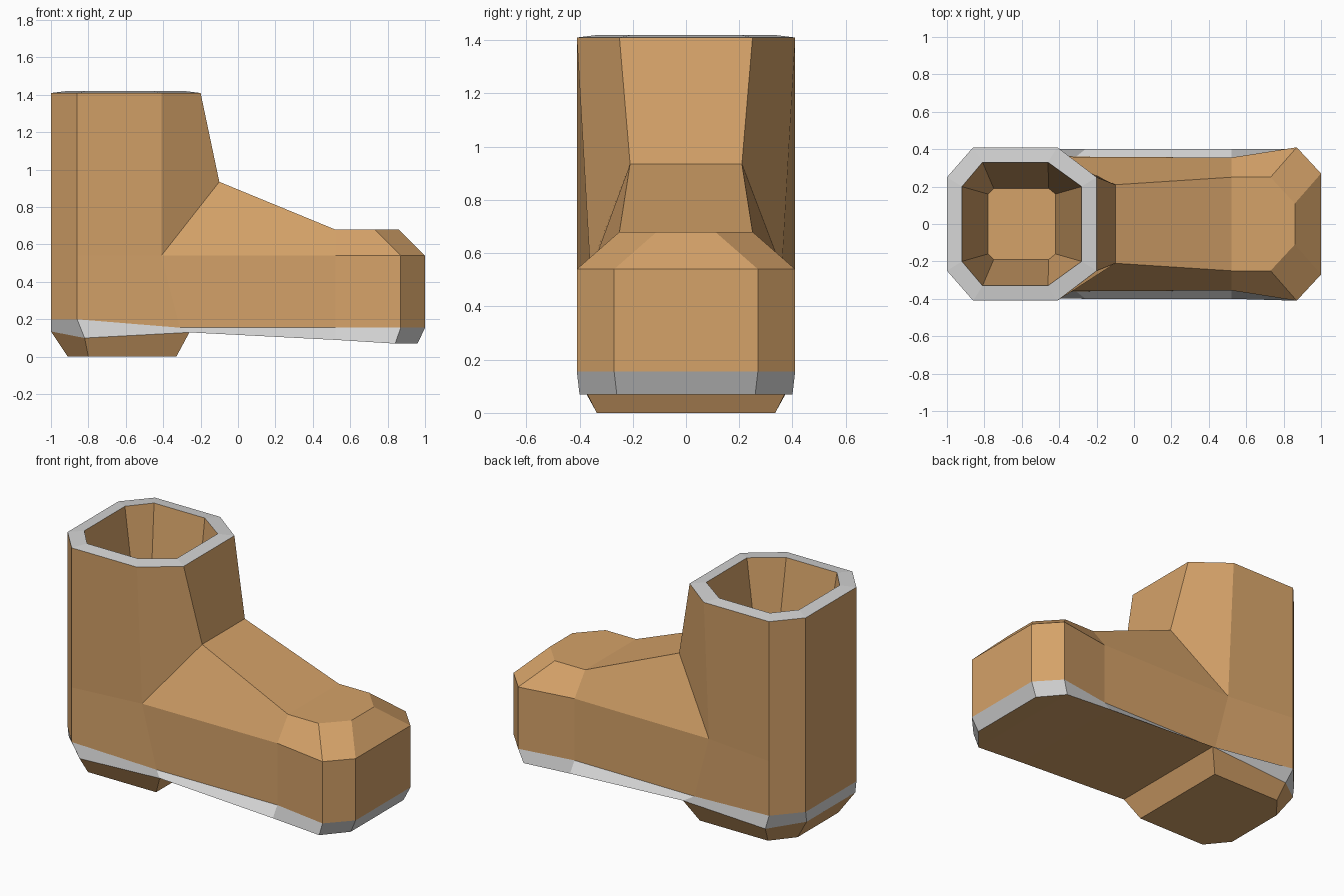
import bpy, bmesh

if "Cube" in bpy.data.objects:
    bpy.data.objects.remove(bpy.data.objects["Cube"])


def material(name, rgb):
    m = bpy.data.materials.new(name)
    m.diffuse_color = (*rgb, 1)
    m.use_nodes = True
    m.node_tree.nodes["Principled BSDF"].inputs["Base Color"].default_value = m.diffuse_color
    return m


MATS = [material("tan_leather", (0.66, 0.36, 0.14)), material("light_grey", (0.66, 0.66, 0.66))]
TAN, GREY = 0, 1


def mir(p):
    return (p[0], -p[1], p[2])


class Part:
    """Mesh symmetric about y = 0, built from rows of points on the +y side (heel to toe)."""

    def __init__(self, name):
        self.name, self.bm = name, bmesh.new()

    def face(self, pts, mat):
        self.bm.faces.new([self.bm.verts.new(p) for p in pts]).material_index = mat

    def pair(self, pts, mat):        # a face and its mirrored twin
        self.face(pts, mat)
        self.face([mir(p) for p in reversed(pts)], mat)

    def cross(self, pts, mat):       # a face spanning both sides
        self.face(pts + [mir(p) for p in reversed(pts)], mat)

    def bridge(self, a, b, mat):     # side wall between two rows
        for i in range(len(a) - 1):
            self.pair([a[i], a[i + 1], b[i + 1], b[i]], mat)

    def ring(self, a, b, mat):       # full closed wall, ends included
        self.bridge(a, b, mat)
        self.cross([a[0], b[0]], mat)
        self.cross([a[-1], b[-1]], mat)

    def cap(self, row, mat):         # close a ring with strips across
        for p, q in zip(row, row[1:]):
            self.cross([p, q], mat)

    def finish(self):
        bmesh.ops.remove_doubles(self.bm, verts=self.bm.verts[:], dist=1e-4)
        bmesh.ops.recalc_face_normals(self.bm, faces=self.bm.faces[:])
        me = bpy.data.meshes.new(self.name)
        self.bm.to_mesh(me)
        self.bm.free()
        for m in MATS:
            me.materials.append(m)
        ob = bpy.data.objects.new(self.name, me)
        bpy.context.collection.objects.link(ob)


def row(xy, z):
    return [(x, y, z) for x, y in xy]


# Shared outlines
welt = [(-1, .25, .2), (-.86, .41, .2), (-.31, .36, .155),
        (.52, .355, .155), (.87, .41, .155), (1, .27, .155)]
tread = [(-1, .24, .135), (-.82, .39, .10), (-.26, .40, .13),
         (.52, .40, .09), (.84, .40, .07), (.96, .26, .07)]
waist = row([(-1, .25), (-.86, .41), (-.41, .36), (.52, .355), (.87, .41), (1, .27)], .54)
collar = row([(-1, .25), (-.86, .41), (-.41, .41), (-.2, .25)], 1.41)
mouth = row([(-.92, .2), (-.81, .33), (-.46, .33), (-.28, .2)], 1.42)
insole = row([(-.78, .16), (-.75, .19), (-.456, .19), (-.42, .16)], .54)
ankle, instep = (-.1, .21, .935), (.52, .25, .68)
toe_side, toe_tip = (.73, .25, .68), (.86, .11, .68)

# Upper: foot, shaft, rim and lining
up = Part("boot_upper")
up.cap(welt, TAN)
up.ring(welt, waist, TAN)
up.bridge(waist[:3], collar[:3], TAN)
up.cross([waist[0], collar[0]], TAN)
up.pair([waist[2], ankle, collar[3], collar[2]], TAN)
up.cross([collar[3], ankle], TAN)
foot_top = [ankle, instep, toe_side, toe_tip]
up.bridge(waist[2:], foot_top, TAN)
up.cross([ankle, instep], TAN)
up.cross([instep, toe_side, toe_tip], TAN)
up.cross([toe_tip, waist[5]], TAN)
up.ring(collar, mouth, GREY)
up.ring(mouth, insole, TAN)
up.cap(insole, TAN)
up.finish()

# Sole: grey edge band with a tan underside
sole = Part("sole")
sole.cap(welt, TAN)
sole.ring(welt, tread, GREY)
sole.cap(tread, TAN)
sole.finish()

# Heel block
heel_base = row([(-.91, .2), (-.80, .335), (-.33, .335)], 0)
heel = Part("heel")
heel.cap(tread[:3], TAN)
heel.ring(tread[:3], heel_base, TAN)
heel.cap(heel_base, TAN)
heel.finish()
